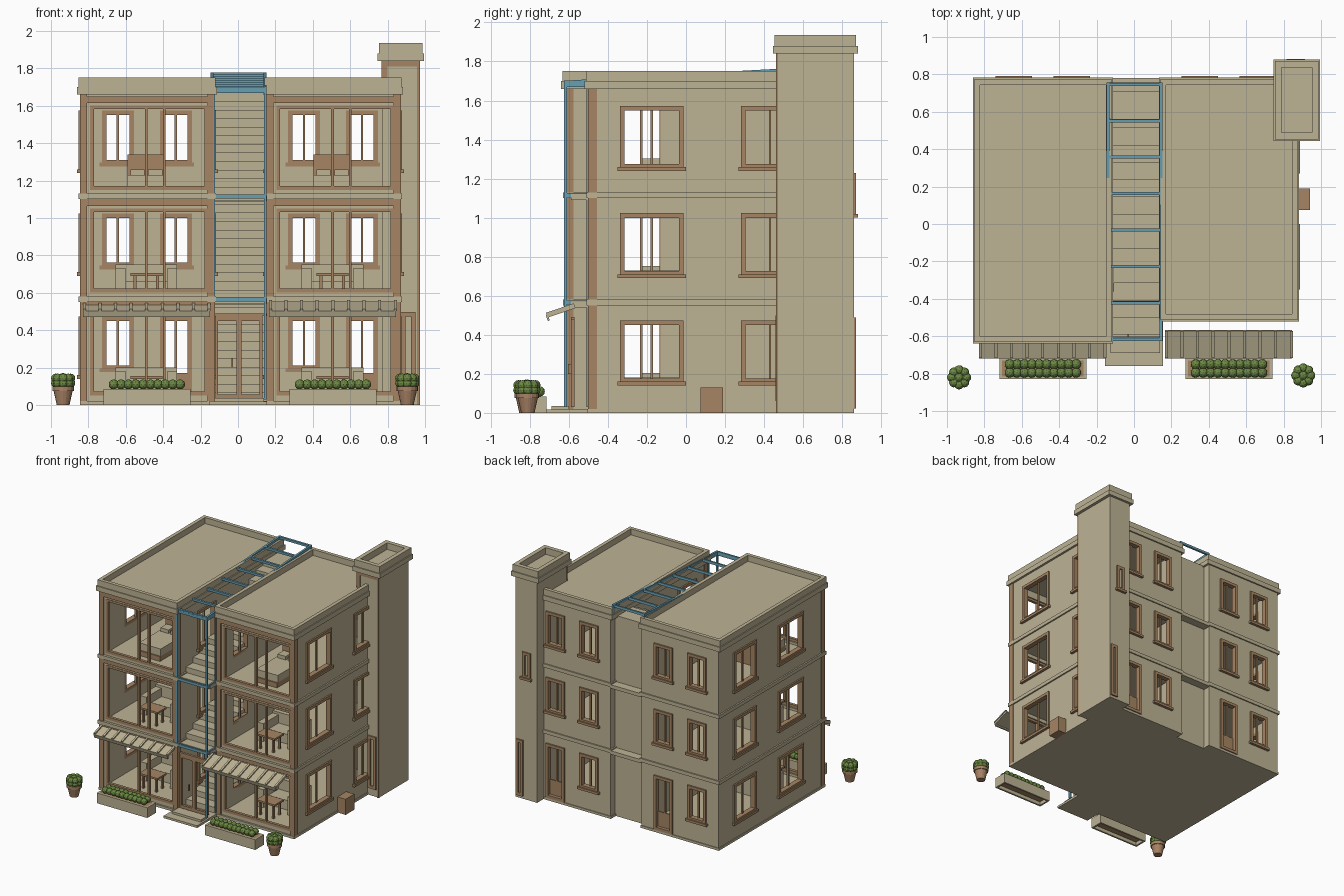
import bpy, bmesh, math
from mathutils import Matrix

if "Cube" in bpy.data.objects:
    bpy.data.objects.remove(bpy.data.objects["Cube"], do_unlink=True)


def material(name, r, g, b):
    m = bpy.data.materials.new(name)
    m.use_nodes = True
    m.diffuse_color = (r, g, b, 1)
    m.node_tree.nodes["Principled BSDF"].inputs["Base Color"].default_value = (r, g, b, 1)
    return m


TAN = material("tan plaster", .51, .45, .30)
BROWN = material("brown wood", .38, .235, .125)
BLUE = material("blue steel", .14, .35, .45)
GREEN = material("leaf green", .15, .25, .055)
CLAY = material("clay", .40, .23, .13)
STOREY = .55


def finish(name, bm, mat):
    bmesh.ops.recalc_face_normals(bm, faces=bm.faces)
    me = bpy.data.meshes.new(name)
    bm.to_mesh(me)
    bm.free()
    me.materials.append(mat)
    ob = bpy.data.objects.new(name, me)
    bpy.context.collection.objects.link(ob)
    return ob


def boxes(name, mat, extents):
    """One object from boxes given as x0, x1, y0, y1, z0, z1."""
    bm = bmesh.new()
    for x0, x1, y0, y1, z0, z1 in extents:
        m = Matrix.Translation(((x0 + x1) / 2, (y0 + y1) / 2, (z0 + z1) / 2))
        bmesh.ops.create_cube(bm, size=1, matrix=m @ Matrix.Diagonal((x1 - x0, y1 - y0, z1 - z0, 1)))
    return finish(name, bm, mat)


def oriented(axis, p0, p1, u0, u1, z0, z1):
    p0, p1 = min(p0, p1), max(p0, p1)
    return (p0, p1, u0, u1, z0, z1) if axis == "x" else (u0, u1, p0, p1, z0, z1)


def wall(name, axis, pos, depth, u0, u1, z0, z1, holes):
    """Upright wall with rectangular holes, extruded from its outer plane."""
    bm = bmesh.new()
    us = sorted({u0, u1, *[u for h in holes for u in h[:2]]})
    zs = sorted({z0, z1, *[z for h in holes for z in h[2:]]})
    place = (lambda u, z: (pos, u, z)) if axis == "x" else (lambda u, z: (u, pos, z))
    for a, b in zip(us, us[1:]):
        for c, d in zip(zs, zs[1:]):
            u, z = (a + b) / 2, (c + d) / 2
            if not any(h[0] < u < h[1] and h[2] < z < h[3] for h in holes):
                bm.faces.new([bm.verts.new(place(*p)) for p in ((a, c), (b, c), (b, d), (a, d))])
    bmesh.ops.remove_doubles(bm, verts=bm.verts, dist=1e-5)
    ext = bmesh.ops.extrude_face_region(bm, geom=bm.faces[:])
    moved = [v for v in ext["geom"] if isinstance(v, bmesh.types.BMVert)]
    bmesh.ops.translate(bm, verts=moved, vec=(depth, 0, 0) if axis == "x" else (0, depth, 0))
    return finish(name, bm, TAN)


def window(name, axis, pos, out, hole, sill=True, t=.018):
    """Frame, centre bar and sill around a hole; out is the outward sign."""
    u0, u1, z0, z1 = hole
    a, b, mid = pos - out * .03, pos + out * .012, (u0 + u1) / 2
    parts = [(u0 - t, u0 + .006, z0 - t, z1 + t), (u1 - .006, u1 + t, z0 - t, z1 + t),
             (u0, u1, z1 - .006, z1 + t), (u0, u1, z0 - t, z0 + .006)]
    ext = [oriented(axis, a, b, *p) for p in parts]
    ext.append(oriented(axis, a, pos - out * .015, mid - .006, mid + .006, z0, z1))
    if sill:
        ext.append(oriented(axis, a, pos + out * .022, u0 - .03, u1 + .03, z0 - .03, z0 - .01))
    boxes(name, BROWN, ext)


def furniture(side, x, y, i):
    b = .03 + STOREY * i
    if i == 2:
        boxes(side + "_bed", TAN, [(x - .1, x + .1, y - .35, y, b + .03, b + .1),
                                   (x - .085, x - .01, y - .09, y - .01, b + .1, b + .13),
                                   (x + .01, x + .085, y - .09, y - .01, b + .1, b + .13)])
        boxes(side + "_bed_frame", BROWN, [(x - .1, x + .1, y, y + .02, b, b + .21),
                                           (x - .1, x + .1, y - .36, y, b, b + .04)])
        return
    boxes(f"{side}_sofa_{i}", TAN, [(x - .165, x + .165, y - .04, y, b, b + .17),
                                    (x - .165, x - .11, y - .24, y, b, b + .15),
                                    (x + .11, x + .165, y - .24, y, b, b + .15),
                                    (x - .11, x + .11, y - .17, y - .04, b, b + .08)])
    ty = y - .31
    legs = [(x + s * .06 - .008, x + s * .06 + .008, ty + k - .008, ty + k + .008, b, b + .11)
            for s in (-1, 1) for k in (-.04, .04)]
    boxes(f"{side}_table_{i}", BROWN, legs + [(x - .085, x + .085, ty - .06, ty + .06, b + .11, b + .125)])


def wing(side, x0, front, outer, door):
    x1, back = x0 + .71, .77
    xo, xi = (x0, x1) if outer < 0 else (x1, x0)
    side_holes, inner_holes, back_holes, front_holes = [], [], [], []
    frames, bands, floors = [], [], []
    for i in range(3):
        z = STOREY * i
        side_holes += [(-.32, -.03, z + .17, z + .455), (.30, .56, z + .17, z + .455)]
        inner_holes.append((-.33, -.13, z + .17, z + .455))
        for k, off in enumerate((.13, .44)):
            low = .04 if i == 0 and k == door else z + .205
            back_holes.append((x0 + off, x0 + off + .135, low, z + .455))
        # glazed front: fixed outer frame, then slim sliding frames
        l, r, bot, top = x0 + .05, x1 - .03, z + .05, z + .5
        front_holes.append((l, r, bot, top))
        frames += [(l, l + .02, bot, top), (r - .02, r, bot, top), (l, r, top - .018, top),
                   (l, r, bot, bot + .022)]
        frames += [(m - .007, m + .007, bot, top) for m in (x0 + .35, x0 + .445)]
        floors.append((x0 + .01, x1 - .01, front + .03, back - .01, max(0, z - .02), z + .03))
        if i:
            bands.append((x0 - .012, x1 + .012, front - .02, back + .01, z, z + .03))
    wall(side + "_outer_wall", "x", xo, -outer * .03, front, back, 0, 1.67, side_holes)
    wall(side + "_inner_wall", "x", xi, outer * .03, front, back, 0, 1.67, inner_holes)
    wall(side + "_back_wall", "y", back, -.03, x0 + .03, x1 - .03, 0, 1.67, back_holes)
    wall(side + "_front_wall", "y", front, .03, x0 + .03, x1 - .03, 0, 1.67, front_holes)
    for n, h in enumerate(side_holes):
        window(f"{side}_side_window_{n}", "x", xo, outer, h)
    for n, h in enumerate(inner_holes):
        window(f"{side}_stair_window_{n}", "x", xi, -outer, h)
    for n, h in enumerate(back_holes):
        window(f"{side}_back_opening_{n}", "y", back, 1, h, sill=h[2] > .1)
    h = back_holes[door]
    boxes(side + "_back_door_panel", BROWN, [(h[0], h[1], back - .025, back - .015, h[2], .17)])
    boxes(side + "_front_glazing_frames", BROWN, [(a, b, front - .004, front + .02, c, d) for a, b, c, d in frames])
    # corner pilasters and beams under each floor band
    trim = [(a, a + .04, front - .012, front + .035, .02, 1.66) for a in (x0 - .006, x1 - .034)]
    trim += [(x0, x1, front - .01, front + .02, STOREY * i + .515, STOREY * i + .55) for i in range(3)]
    boxes(side + "_front_trim", BROWN, trim)
    boxes(side + "_floors", TAN, floors)
    boxes(side + "_floor_bands", TAN, bands + [(x0 - .006, x1 + .006, front - .015, back + .006, 0, .02)])
    # roof slab, cornice and parapet
    a, b, c, d = x0 - .022, x1 + .018, front - .03, back + .012
    boxes(side + "_roof", TAN, [(a, b, c, d, 1.66, 1.70)])
    e = .008
    a, b, c, d = a + e, b - e, c + e, d - e
    boxes(side + "_parapet", TAN, [(a, a + .03, c, d, 1.69, 1.75), (b - .03, b, c, d, 1.69, 1.75),
                                   (a, b, c, c + .03, 1.69, 1.75), (a, b, d - .03, d, 1.69, 1.75)])
    for i in range(3):
        furniture(side, x0 + .35, front + .5, i)
    # sloping awning with ribs
    slats = [(x0 + .01, x1 - .02, -.075, .075, -.008, .008), (x0 + .01, x1 - .02, -.08, -.07, -.025, .008)]
    slats += [(x0 + .01 + k * .0835, x0 + .026 + k * .0835, -.075, .075, .008, .018) for k in range(9)]
    awning = boxes(side + "_awning", TAN, slats)
    awning.location, awning.rotation_euler = (0, -.64, .52), (math.radians(19), 0, 0)
    # planter with a hedge
    p, q = x0 + .12, x0 + .585
    boxes(side + "_planter", TAN, [(p, q, -.83, -.815, 0, .085), (p, q, -.73, -.715, 0, .085),
                                   (p, p + .015, -.83, -.715, 0, .085), (q - .015, q, -.83, -.715, 0, .085)])
    boxes(side + "_planter_soil", BROWN, [(p + .01, q - .01, -.82, -.725, .03, .084)])
    foliage(side + "_hedge", [(p + .055 + k * .0395, y, .11) for k in range(10) for y in (-.795, -.75)], .027)


def foliage(name, centres, r):
    bm = bmesh.new()
    for n, c in enumerate(centres):
        m = Matrix.Translation(c) @ Matrix.Rotation(n * 1.3, 4, "Z")
        bmesh.ops.create_icosphere(bm, subdivisions=2, radius=r, matrix=m)
    finish(name, bm, GREEN)


def potted_bush(name, x, y):
    bm = bmesh.new()
    for r0, r1, z0, z1 in ((.034, .052, 0, .08), (.058, .058, .075, .1)):
        bmesh.ops.create_cone(bm, cap_ends=True, segments=16, radius1=r0, radius2=r1, depth=z1 - z0,
                              matrix=Matrix.Translation((x, y, (z0 + z1) / 2)))
    finish(name + "_pot", bm, CLAY)
    ring = [(x + .039 * math.cos(k * math.tau / 8), y + .039 * math.sin(k * math.tau / 8), z)
            for k in range(8) for z in (.116, .142)]
    foliage(name + "_bush", ring + [(x, y, .145)], .026)


wing("right", -.84, -.61, -1, 1)
wing("left", .155, -.49, 1, 1)
potted_bush("right", -.935, -.82)
potted_bush("left", .905, -.81)

# stairwell: flights, landings, rear wall
L, R = -.13, .155
steps, landings = [], [(L, R, -.6, .7, 0, .02)]
for i in range(3):
    b = .02 + STOREY * i
    for k in range(12):
        top, y = b + (k + 1) * STOREY / 12, -.5 + k * .092
        steps.append((L, R, y, y + .1, max(0, top - .08), top))
    landings += [(L, R, .59, .78 if i < 2 else .71, b + .52, b + .55)]
    if i:
        landings.append((L, R, -.59, -.45, b - .03, b))
boxes("stair_flights", TAN, steps)
boxes("stair_landings", TAN, landings)
boxes("stairwell_back_wall", TAN, [(L, R, .68, .71, 0, 1.67)])

# entrance: steps and double door
boxes("entrance_steps", TAN, [(-.155, .155, -.76, -.6, 0, .018), (-.125, .14, -.69, -.6, .018, .036)])
door = []
for a, b in ((-.12, .005), (.005, .13)):
    door += [(a, a + .014, -.59, -.57, .03, .47), (b - .014, b, -.59, -.57, .03, .47),
             (a, b, -.59, -.57, .03, .055), (a, b, -.59, -.57, .45, .475)]
door += [(-.035, -.027, -.605, -.59, .2, .25), (L, R, -.59, -.57, .475, .49)]
boxes("entrance_door", BROWN, door)

# steel frame in front of the stairwell
steel = [(.138, .152, -.625, -.61, .03, 1.7), (-.134, -.122, -.625, -.61, .55, 1.7),
         (.14, .152, -.51, -.495, .03, 1.7)]
for z in (.565, 1.115, 1.68):
    steel += [(L, .152, -.625, -.61, z - .011, z + .011), (.138, .152, -.62, -.495, z - .011, z + .011)]
boxes("stairwell_steel_frame", BLUE, steel)

# sloping pergola over the stairwell
beams = [(x - .008, x + .008, -.69, .69, -.01, .01) for x in (-.14, .145)]
beams += [(-.14, .145, -.685 + k * .195 - .008, -.685 + k * .195 + .008, -.01, .01) for k in range(8)]
pergola = boxes("pergola", BLUE, beams)
pergola.location, pergola.rotation_euler = (0, .068, 1.73), (math.radians(3.2), 0, 0)
boxes("pergola_posts", BLUE, [(x - .008, x + .008, .74, .756, 1.66, 1.77) for x in (-.14, .145)])

# corner tower with stepped cap
boxes("tower", TAN, [(.77, .97, .47, .86, 0, 1.84)])
boxes("tower_cap", TAN, [(.745, .995, .445, .88, 1.84, 1.88)])
a, b, c, d = .753, .987, .453, .872
boxes("tower_parapet", TAN, [(a, a + .035, c, d, 1.88, 1.935), (b - .035, b, c, d, 1.88, 1.935),
                             (a, b, c, c + .035, 1.88, 1.935), (a, b, d - .035, d, 1.88, 1.935)])
boxes("tower_front_trim", BROWN, [(.768, .80, .462, .471, 1.66, 1.84), (.958, .972, .462, .471, 0, 1.84),
                                  (.768, .972, .462, .471, 1.81, 1.84)])
window("tower_front_window", "y", .47, -1, (.89, .93, .08, .48), sill=False)
window("tower_back_window", "y", .86, 1, (.845, .885, 1.03, 1.21))
window("tower_back_door", "y", .86, 1, (.915, .945, .04, .47), sill=False)

# meter box on the side wall
boxes("utility_box", BROWN, [(.865, .94, .075, .19, .0, .13)])
